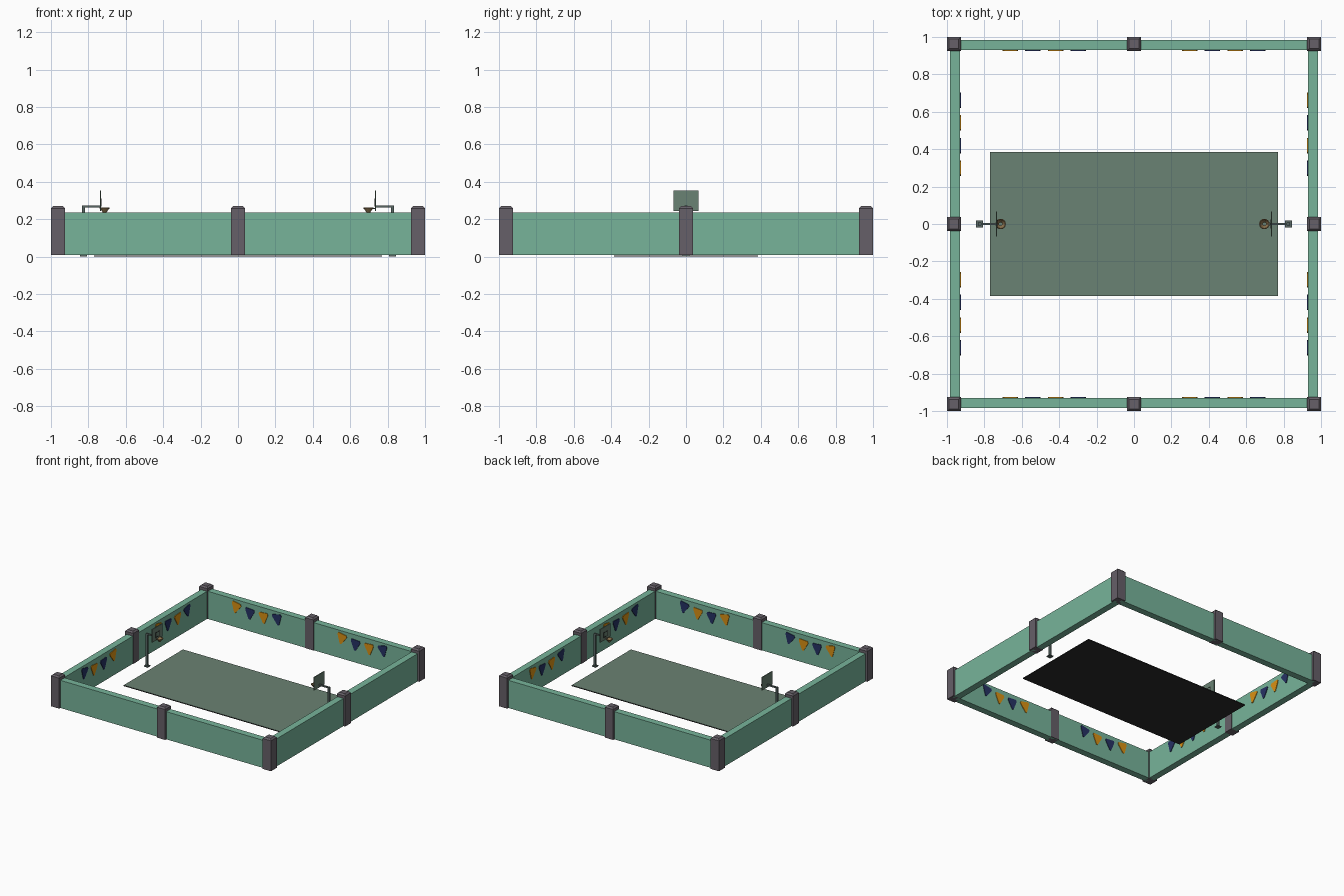
import bpy, bmesh, math
from mathutils import Matrix, Vector

if "Cube" in bpy.data.objects:
    bpy.data.objects.remove(bpy.data.objects["Cube"])


def mat(name, r, g, b):
    lin = [((c / 255 + 0.055) / 1.055) ** 2.4 for c in (r, g, b)]
    m = bpy.data.materials.new(name)
    m.diffuse_color = (*lin, 1)
    m.use_nodes = True
    m.node_tree.nodes["Principled BSDF"].inputs["Base Color"].default_value = m.diffuse_color
    return m


GREEN = mat("wall_green", 119, 180, 154)
POST = mat("post_grey", 102, 96, 104)
COURT = mat("court_grey_green", 106, 130, 115)
BLACK = mat("underside_black", 42, 42, 42)
METAL = mat("pole_grey", 88, 103, 100)
ORANGE = mat("flag_orange", 218, 145, 20)
NAVY = mat("flag_navy", 38, 50, 100)
BROWN = mat("hoop_brown", 140, 115, 78)


def finish(bm, name, *mats):
    me = bpy.data.meshes.new(name)
    bmesh.ops.recalc_face_normals(bm, faces=bm.faces)
    bm.to_mesh(me)
    bm.free()
    ob = bpy.data.objects.new(name, me)
    bpy.context.collection.objects.link(ob)
    for m in mats:
        me.materials.append(m)
    return ob


def box(name, lo, hi, *mats, chamfer=0):
    lo, hi = Vector(lo), Vector(hi)
    bm = bmesh.new()
    bmesh.ops.create_cube(bm, size=1, matrix=Matrix.Translation((lo + hi) / 2)
                          @ Matrix.Diagonal((*(hi - lo), 1)))
    if chamfer:  # bevel only the top edges
        top = [e for e in bm.edges if all(v.co.z > hi.z - 1e-4 for v in e.verts)]
        bmesh.ops.bevel(bm, geom=top, offset=chamfer, segments=1, affect='EDGES')
    return finish(bm, name, *mats)


# Perimeter walls
for s, n in ((-1, "a"), (1, "b")):
    a, b = sorted((s * 0.93, s * 0.985))
    box("wall_x_" + n, (-0.95, a, 0.008), (0.95, b, 0.235), GREEN)
    box("wall_y_" + n, (a, -0.95, 0.008), (b, 0.95, 0.235), GREEN)

# Corner and middle posts
P, H = 0.9625, 0.0375
for i in (-1, 0, 1):
    for j in (-1, 0, 1):
        if i or j:
            box("post", (i * P - H, j * P - H, 0.008), (i * P + H, j * P + H, 0.27),
                POST, chamfer=0.012)

# Court slab: painted top, black sides and underside
court = box("court", (-0.77, -0.385, 0), (0.77, 0.385, 0.007), COURT, BLACK)
for p in court.data.polygons:
    p.material_index = 0 if p.normal.z > 0.5 else 1

# Pennants: sagging rows of four on the inside of each wall half
SHAPE = [(-0.036, 0), (0.036, 0), (0.042, -0.012), (0.036, -0.028),
         (0.006, -0.088), (-0.006, -0.088), (-0.036, -0.028), (-0.042, -0.012)]


def flag(rot, u, top, tilt, m):
    bm = bmesh.new()
    face = bm.faces.new([bm.verts.new((x, 0, z)) for x, z in SHAPE])
    ext = bmesh.ops.extrude_face_region(bm, geom=[face])["geom"]
    for v in ext:
        if isinstance(v, bmesh.types.BMVert):
            v.co.y -= 0.006
    bm.transform(rot @ Matrix.Translation((u, 0.931, top)) @ Matrix.Rotation(tilt, 4, 'Y'))
    finish(bm, "pennant", m)


for k in range(4):  # 0 back, 1 left, 2 front, 3 right
    rot = Matrix.Rotation(k * math.pi / 2, 4, 'Z')
    for half in (-1, 1):
        for i in range(4):
            flip = k == 2 or (k == 1 and half < 0)
            inner = i in (1, 2)
            tilt = (0.2, 0.07, -0.07, -0.2)[i]
            flag(rot, half * 0.48 + (i - 1.5) * 0.12, 0.195 if inner else 0.213,
                 tilt, (ORANGE, NAVY)[(i + flip) % 2])


# Basketball hoops
def hoop(s, hx):
    def sbox(name, x0, x1, y, z0, z1, m):
        a, b = sorted((s * x0, s * x1))
        box(name, (a, -y, z0), (b, y, z1), m)

    sbox("pole_base", 0.808, 0.844, 0.018, 0, 0.008, METAL)
    sbox("pole", 0.819, 0.833, 0.008, 0, 0.273, METAL)
    sbox("pole_arm", 0.735, 0.833, 0.006, 0.262, 0.273, METAL)
    sbox("backboard", 0.732, 0.739, 0.067, 0.245, 0.353, COURT)
    sbox("hoop_bracket", abs(hx) + 0.02, 0.735, 0.005, 0.255, 0.261, METAL)
    # dark target frame on the board
    for y in (-0.022, 0.022):
        a, b = sorted((s * 0.730, s * 0.733))
        box("target_side", (a, y - 0.002, 0.268), (b, y + 0.002, 0.308), BLACK)
    for z in (0.268, 0.306):
        sbox("target_bar", 0.730, 0.733, 0.024, z, z + 0.004, BLACK)
    # rim and tapering net
    bpy.ops.mesh.primitive_torus_add(location=(hx, 0, 0.259), major_radius=0.025,
                                     minor_radius=0.003, major_segments=16, minor_segments=6)
    rim = bpy.context.object
    rim.name = "hoop_rim"
    rim.data.materials.append(BROWN)
    bpy.ops.mesh.primitive_cone_add(vertices=12, radius1=0.009, radius2=0.025, depth=0.023,
                                    end_fill_type='NOTHING', location=(hx, 0, 0.247))
    net = bpy.context.object
    net.name = "hoop_net"
    net.data.materials.append(BROWN)


hoop(-1, -0.713)
hoop(1, 0.697)
